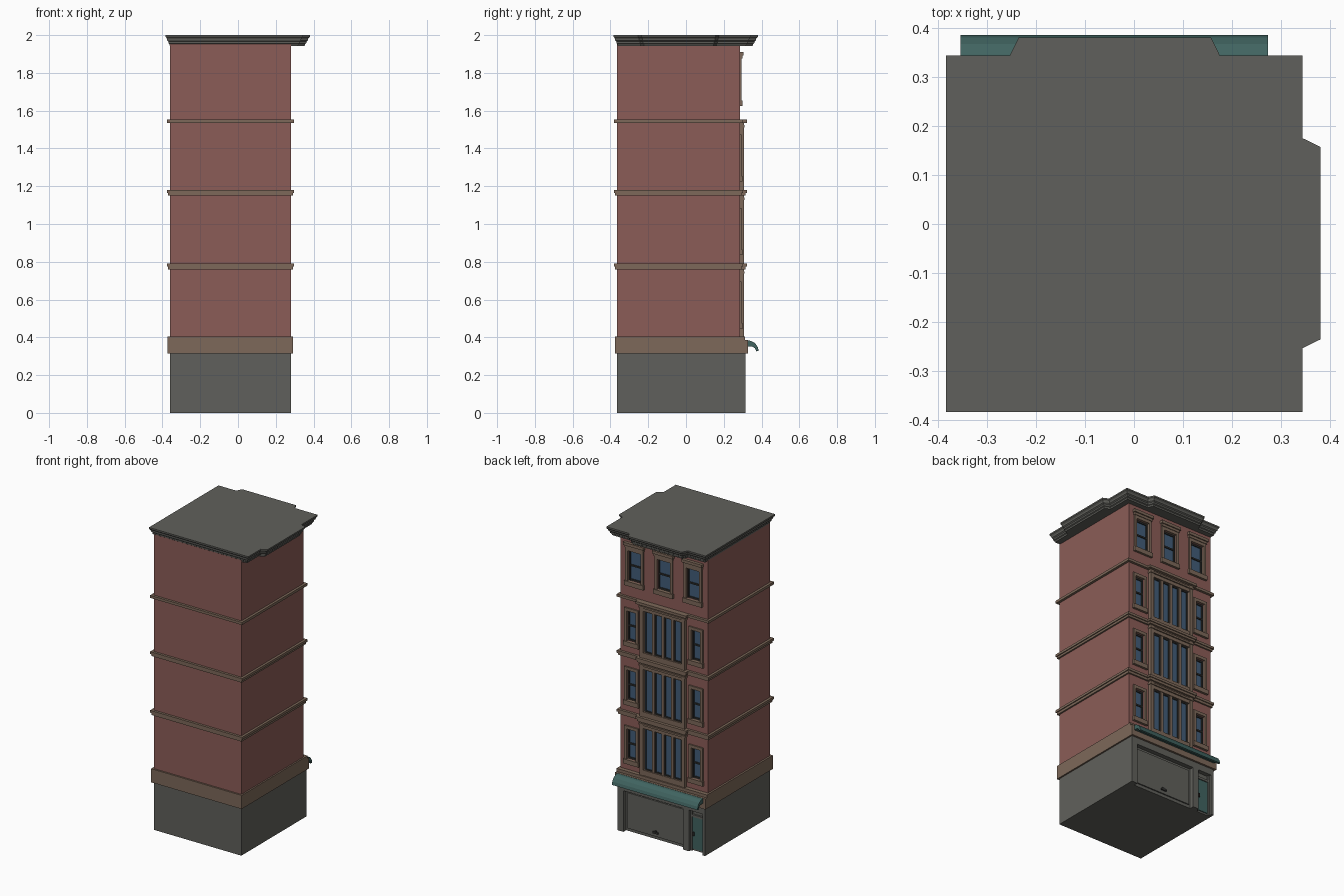
import bpy, bmesh
from mathutils import Matrix

if "Cube" in bpy.data.objects:
    bpy.data.objects.remove(bpy.data.objects["Cube"])

def material(name, r, g, b):
    m = bpy.data.materials.new(name)
    m.diffuse_color = (r, g, b, 1)
    m.use_nodes = True
    m.node_tree.nodes["Principled BSDF"].inputs["Base Color"].default_value = m.diffuse_color
    return m

BRICK = material("brick_red", .26, .108, .096)
GREY = material("stone_grey", .118, .118, .106)
TAN = material("tan_trim", .205, .14, .10)
TEAL = material("awning_teal", .052, .127, .118)
GLASS = material("window_blue", .055, .11, .19)
DARK = material("dark_metal", .03, .03, .028)

CX = -.04      # facade centre line
WALL = .285    # upper facade plane

def finish(name, bm, mat):
    bmesh.ops.recalc_face_normals(bm, faces=bm.faces[:])
    me = bpy.data.meshes.new(name)
    bm.to_mesh(me)
    bm.free()
    ob = bpy.data.objects.new(name, me)
    bpy.context.collection.objects.link(ob)
    if mat:
        me.materials.append(mat)
    return ob

def boxes(name, items, mat):
    """One object from boxes given as (x0, x1, y0, y1, z0, z1)."""
    bm = bmesh.new()
    for x0, x1, y0, y1, z0, z1 in items:
        mtx = Matrix.Translation(((x0+x1)/2, (y0+y1)/2, (z0+z1)/2)) @ \
            Matrix.Diagonal((x1-x0, y1-y0, z1-z0, 1))
        bmesh.ops.create_cube(bm, size=1, matrix=mtx)
    return finish(name, bm, mat)

def loft(name, rings, mat):
    """Skin equal-length closed rings and cap both ends."""
    bm = bmesh.new()
    vs = [[bm.verts.new(p) for p in r] for r in rings]
    n = len(vs[0])
    for a, b in zip(vs, vs[1:]):
        for i in range(n):
            j = (i + 1) % n
            bm.faces.new((a[i], a[j], b[j], b[i]))
    bm.faces.new(vs[0])
    bm.faces.new(vs[-1])
    return finish(name, bm, mat)

# brick body
body = boxes("brick_body", [(-.36, .28, -.365, WALL, .36, 1.96)], BRICK)

# sash windows: centre x, half width of opening, sill z, head z
windows = [(CX + s*.214, .048, 1.655, 1.855) for s in (-1, 0, 1)]
for base in (0, .39, .78):
    windows += [(CX + s*.236, .034, .475 + base, .675 + base) for s in (-1, 1)]

cutter = boxes("window_cutter", [(x-h, x+h, WALL-.022, WALL+.05, a, b) for x, h, a, b in windows], None)
cutter.hide_render = True
cutter.hide_viewport = True
cut = body.modifiers.new("window_openings", 'BOOLEAN')
cut.operation = 'DIFFERENCE'
cut.solver = 'EXACT'
cut.object = cutter

glass, sash, trim = [], [], []
for x, h, a, b in windows:
    y, m, t = WALL, (a + b) / 2, .018
    glass.append((x-h, x+h, y-.03, y-.016, a, b))
    # sash bars
    for s in (-1, 1):
        e = x + s*(h-.004)
        sash.append((e-.004, e+.004, y-.02, y-.008, a, b))
    for z in (a+.005, m, b-.005):
        sash.append((x-h, x+h, y-.02, y-.009, z-.005, z+.005))
    # stone surround
    trim += [(x-h-t, x-h, y-.02, y+.009, a-.012, b+.02),
             (x+h, x+h+t, y-.02, y+.009, a-.012, b+.02),
             (x-h, x+h, y-.02, y+.009, b, b+.02),
             (x-h-t-.004, x+h+t+.004, y-.02, y+.015, a-.03, a)]
    if a > 1.6:   # hood on the top floor
        trim += [(x-h-t-.003, x+h+t+.003, y-.01, y+.013, b+.02, b+.036),
                 (x-h-t-.008, x+h+t+.008, y-.01, y+.02, b+.036, b+.055)]
boxes("window_glass", glass, GLASS)
boxes("window_sashes", sash, DARK)
boxes("window_surrounds", trim, TAN)

# central bay, three storeys of four tall lights
bay, bay_glass, bay_sash = [], [], []
for z0, z1 in ((.40, .765), (.785, 1.155), (1.175, 1.54)):
    a, b, H = z0 + .04, z1 - .05, .165
    bay_glass.append((CX-.14, CX+.14, WALL-.005, WALL+.003, a, b))
    for s in (-1, 1):
        e = CX + s*(H-.012)
        bay.append((e-.012, e+.012, WALL-.01, .306, z0, z1))
    for k in (-1, 0, 1):
        e = CX + k*.0705
        bay.append((e-.009, e+.009, WALL-.01, .300, a, b))
    bay += [(CX-H+.02, CX+H-.02, WALL-.01, .303, z0, a),
            (CX-H+.02, CX+H-.02, WALL-.01, .303, b, z1),
            (CX-H-.004, CX+H+.004, WALL-.01, .311, b+.022, b+.034)]
    for k in range(4):
        c = CX + (k-1.5)*.0705
        for s in (-1, 1):
            e = c + s*.0235
            bay_sash.append((e-.003, e+.003, WALL-.003, WALL+.008, a, b))
        for z in (a+.004, b-.004):
            bay_sash.append((c-.026, c+.026, WALL-.003, WALL+.008, z-.004, z+.004))
boxes("bay_frame", bay, TAN)
boxes("bay_glass", bay_glass, GLASS)
boxes("bay_sashes", bay_sash, DARK)

# string courses, stepped, breaking forward around the bay
courses = []
for z0, z1, o in ((.76, .776, .010), (.776, .792, .016), (1.15, 1.164, .010),
                  (1.164, 1.18, .016), (1.535, 1.552, .016)):
    courses += [(-.36-o, .28+o, -.365-o, WALL+o, z0, z1),
                (CX-.168-o, CX+.168+o, .2, .306+o, z0, z1)]
boxes("string_courses", courses, TAN)

# fascia band above the shop
boxes("shop_fascia", [(-.372, .29, -.376, .328, .315, .385),
                      (-.372, .29, -.376, .312, .385, .405)], TAN)

# ground floor with piers and lintel framing shutter and door
boxes("ground_floor", [
    (-.36, .28, -.365, .286, 0, .32),
    (.238, .28, .28, .315, 0, .32),
    (-.243, -.200, .28, .315, 0, .32),
    (-.36, -.342, .28, .315, 0, .32),
    (-.36, .28, .28, .315, .272, .32),
    (-.185, .223, .28, .294, .02, .255)], GREY)
boxes("shutter_handle", [(-.005, .035, .29, .301, .04, .052),
                         (.005, .025, .29, .299, .052, .06)], DARK)
boxes("shop_door", [(-.335, -.25, .28, .292, .012, .225)], TEAL)
boxes("door_frame", [(-.342, -.332, .28, .298, 0, .272), (-.253, -.243, .28, .298, 0, .272),
                     (-.342, -.243, .28, .298, .225, .24)], GREY)
boxes("door_knob", [(-.268, -.258, .29, .3, .1, .125)], DARK)

# curved awning profile (y, z) swept along x
profile = [(.325, .384), (.345, .381), (.367, .368), (.38, .348), (.385, .328),
           (.372, .326), (.366, .341), (.355, .350), (.325, .352)]
loft("awning", [[(x, y, z) for y, z in profile] for x in (-.353, .273)], TEAL)

# roof slab and cornice: outline with shallow breaks, scaled in steps
outline = [(-.383, -.383), (.343, -.383), (.343, -.253), (.38, -.235), (.38, .157),
           (.343, .175), (.343, .343), (.175, .343), (.157, .38), (-.235, .38),
           (-.253, .343), (-.383, .343)]
steps = [(.935, 1.942), (.94, 1.952), (.955, 1.956), (.958, 1.966), (.975, 1.972),
         (.98, 1.982), (.995, 1.988), (1, 1.99), (1, 2.0)]
loft("roof_cornice", [[(CX + (x-CX)*s, CX + (y-CX)*s, z) for x, y in outline]
                      for s, z in steps], GREY)
